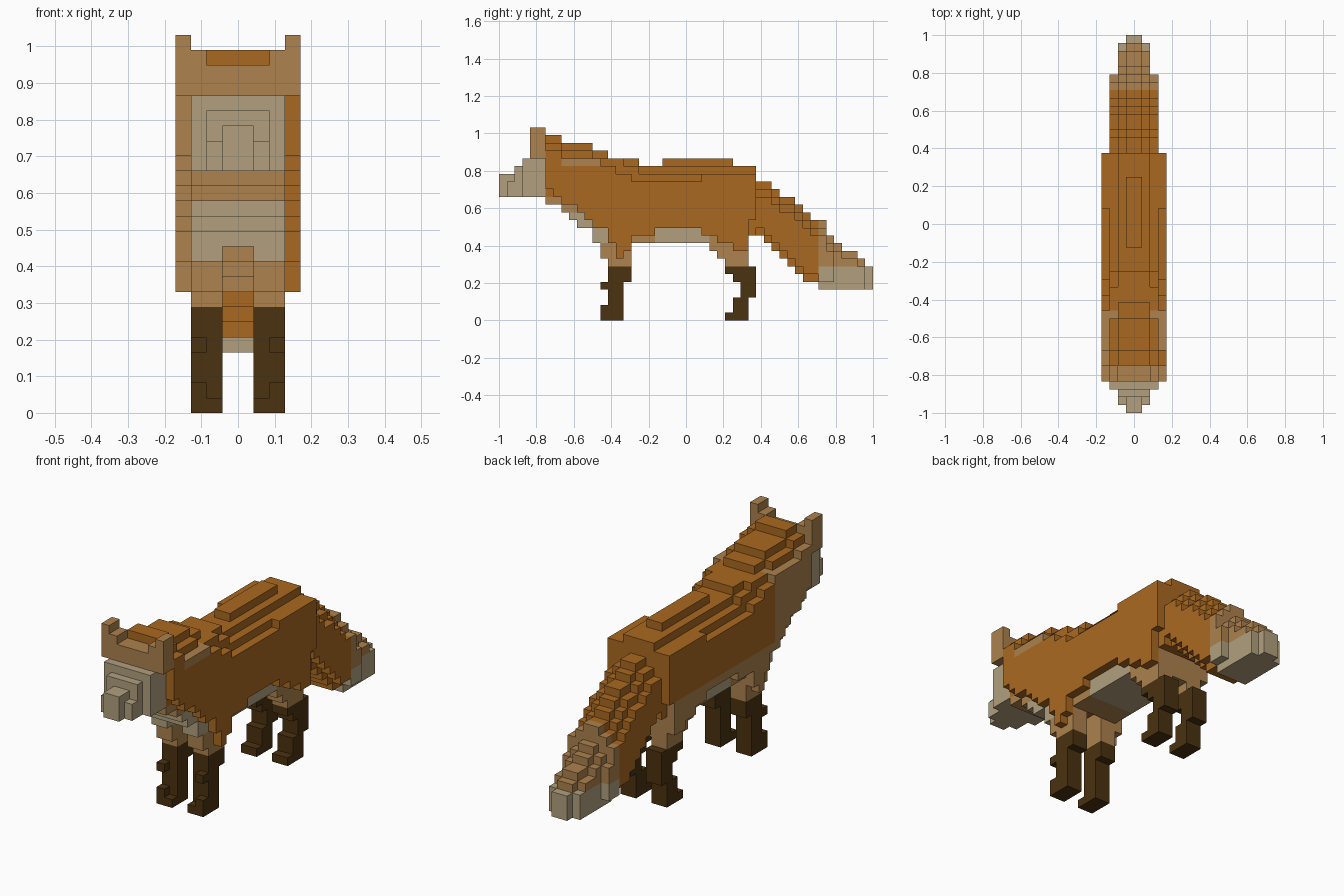
import bpy, bmesh, math

if "Cube" in bpy.data.objects:
    bpy.data.objects.remove(bpy.data.objects["Cube"])

# Block size along x, y, z and the block counts
SX, SY, SZ = 0.0428, 1 / 24, 0.04126

# Flat colours
COLOURS = {
    "orange fur": (0.402, 0.141, 0.0144),
    "tan fur": (0.418, 0.223, 0.076),
    "cream fur": (0.445, 0.352, 0.209),
    "dark brown leg": (0.070, 0.032, 0.005),
}
ORANGE, TAN, CREAM, DARK = range(4)
mats = []
for name, rgb in COLOURS.items():
    m = bpy.data.materials.new(name)
    m.diffuse_color = (*rgb, 1)
    m.use_nodes = True
    m.node_tree.nodes["Principled BSDF"].inputs["Base Color"].default_value = m.diffuse_color
    mats.append(m)

# Stepped outlines for each column outward from the middle:
# (first block along y, height) for the top and the underside, and the end block
CORE_TOP = [(0, 19), (2, 20), (3, 21), (4, 23), (6, 24), (8, 23), (12, 22),
            (14, 21), (18, 20), (21, 21), (30, 20), (33, 18), (35, 17),
            (36, 16), (38, 15), (39, 14), (40, 13), (42, 11), (43, 10),
            (44, 9), (46, 8), (47, 7)]
TAIL_LOW = [(33, 11), (34, 10), (35, 9), (36, 8), (37, 7), (38, 6), (39, 5), (41, 4)]


def tail_top(drop):
    return [(j, k - drop) for j, k in CORE_TOP if j >= 33]


CHEST_LOW = [(0, 16), (6, 15), (8, 14), (9, 13), (10, 12)]
LIMB_LOW = CHEST_LOW + [(12, 10), (13, 8), (14, 7), (17, 10), (27, 9), (28, 8),
                        (29, 7), (32, 11)]
COLUMNS = [
    (0, 48, CORE_TOP,
     CHEST_LOW + [(12, 11), (17, 10), (27, 9), (29, 8), (32, 11)] + TAIL_LOW),
    (1, 47, [(1, 18), (2, 20), (3, 21), (4, 23), (6, 24), (8, 23), (12, 22),
             (14, 21), (18, 20)] + tail_top(1), LIMB_LOW + TAIL_LOW),
    (3, 43, [(3, 21), (4, 24), (6, 23), (8, 22), (12, 21), (16, 20), (18, 19)]
     + tail_top(2), LIMB_LOW + [(j, k + 1) for j, k in TAIL_LOW]),
    (4, 33, [(4, 25), (6, 22), (8, 21), (13, 20), (15, 19), (17, 18), (26, 19)],
     [(4, 21), (6, 17), (7, 16), (8, 15), (10, 14), (11, 13), (12, 12), (14, 10),
      (15, 8), (16, 9), (17, 11), (20, 12), (26, 11), (28, 10), (30, 9), (32, 13)]),
]


def step(table, j):
    return [k for start, k in table if start <= j][-1]


def fur(col, side, j, k):
    """Colour of one block of the coat."""
    if j < 6:                                   # muzzle, face and ears
        return CREAM if k < 21 else TAN
    if j >= 41:                                 # tail tip
        return TAN if k >= 7 else CREAM
    if j >= 33:                                 # tail
        return ORANGE
    if col >= 2 and 8 <= j < 13 and k == 20:    # neck patches
        return TAN
    if col == 3:                                # flanks, paler on one side
        return TAN if side < 0 and (j < 13 or k < 13) else ORANGE
    if j < 14 and 10 <= k < 14:                 # chest
        return CREAM
    if j < 10 and 14 <= k < 16:                 # throat
        return TAN
    if 17 <= j < 27 and k < 12:                 # belly
        return CREAM if j >= 20 else TAN
    if k < 11:                                  # upper legs
        return TAN
    return ORANGE


# Fill the blocks of the coat: (column, y, z) -> (part, colour)
blocks = {}


def add(col, j, k, part, colour_of):
    for side in (-1, 1):
        i = col if side > 0 else -1 - col
        blocks[i, j, k] = (part(side), colour_of(side))


for col, (first, end, top, low) in enumerate(COLUMNS):
    for j in range(first, end):
        part = "head" if j < 8 else "body" if j < 33 else "tail"
        for k in range(step(low, j), step(top, j)):
            add(col, j, k, lambda s: part, lambda s: fur(col, s, j, k))

# Lower legs: (y start, y end, z start, z end, columns)
LEGS = {
    "front_leg": [(14, 16, 0, 5, (1, 2)), (14, 17, 5, 7, (1, 2)),
                  (13, 14, 0, 1, (1,)), (13, 14, 0, 2, (2,)), (13, 14, 4, 5, (2,))],
    "hind_leg": [(29, 32, 0, 1, (1, 2)), (30, 32, 1, 3, (1, 2)),
                 (31, 33, 3, 5, (1, 2)), (30, 33, 5, 6, (1, 2)),
                 (29, 33, 6, 7, (1, 2))],
}
for name, boxes in LEGS.items():
    for j0, j1, k0, k1, cols in boxes:
        for col in cols:
            for j in range(j0, j1):
                for k in range(k0, k1):
                    add(col, j, k,
                        lambda s: name + ("_left" if s < 0 else "_right"),
                        lambda s: DARK)

# Corner loops for the six faces of a block
FACES = {
    (1, 0, 0): [(1, 0, 0), (1, 1, 0), (1, 1, 1), (1, 0, 1)],
    (-1, 0, 0): [(0, 0, 0), (0, 0, 1), (0, 1, 1), (0, 1, 0)],
    (0, 1, 0): [(0, 1, 0), (0, 1, 1), (1, 1, 1), (1, 1, 0)],
    (0, -1, 0): [(0, 0, 0), (1, 0, 0), (1, 0, 1), (0, 0, 1)],
    (0, 0, 1): [(0, 0, 1), (1, 0, 1), (1, 1, 1), (0, 1, 1)],
    (0, 0, -1): [(0, 0, 0), (0, 1, 0), (1, 1, 0), (1, 0, 0)],
}


def build(part):
    """Outer skin of all blocks of one part."""
    bm = bmesh.new()
    verts = {}
    for (i, j, k), (owner, colour) in blocks.items():
        if owner != part:
            continue
        for (dx, dy, dz), loop in FACES.items():
            if (i + dx, j + dy, k + dz) in blocks:
                continue
            corners = []
            for a, b, c in loop:
                key = (i + a, j + b, k + c)
                if key not in verts:
                    verts[key] = bm.verts.new((key[0] * SX, key[1] * SY - 1, key[2] * SZ))
                corners.append(verts[key])
            bm.faces.new(corners).material_index = colour
    # Merge flat neighbours of the same colour
    bmesh.ops.dissolve_limit(bm, angle_limit=math.radians(1), verts=bm.verts,
                             edges=bm.edges, delimit={'MATERIAL'})
    me = bpy.data.meshes.new(part)
    bm.to_mesh(me)
    bm.free()
    for m in mats:
        me.materials.append(m)
    bpy.context.collection.objects.link(bpy.data.objects.new(part, me))


for part in sorted({owner for owner, _ in blocks.values()}):
    build(part)
